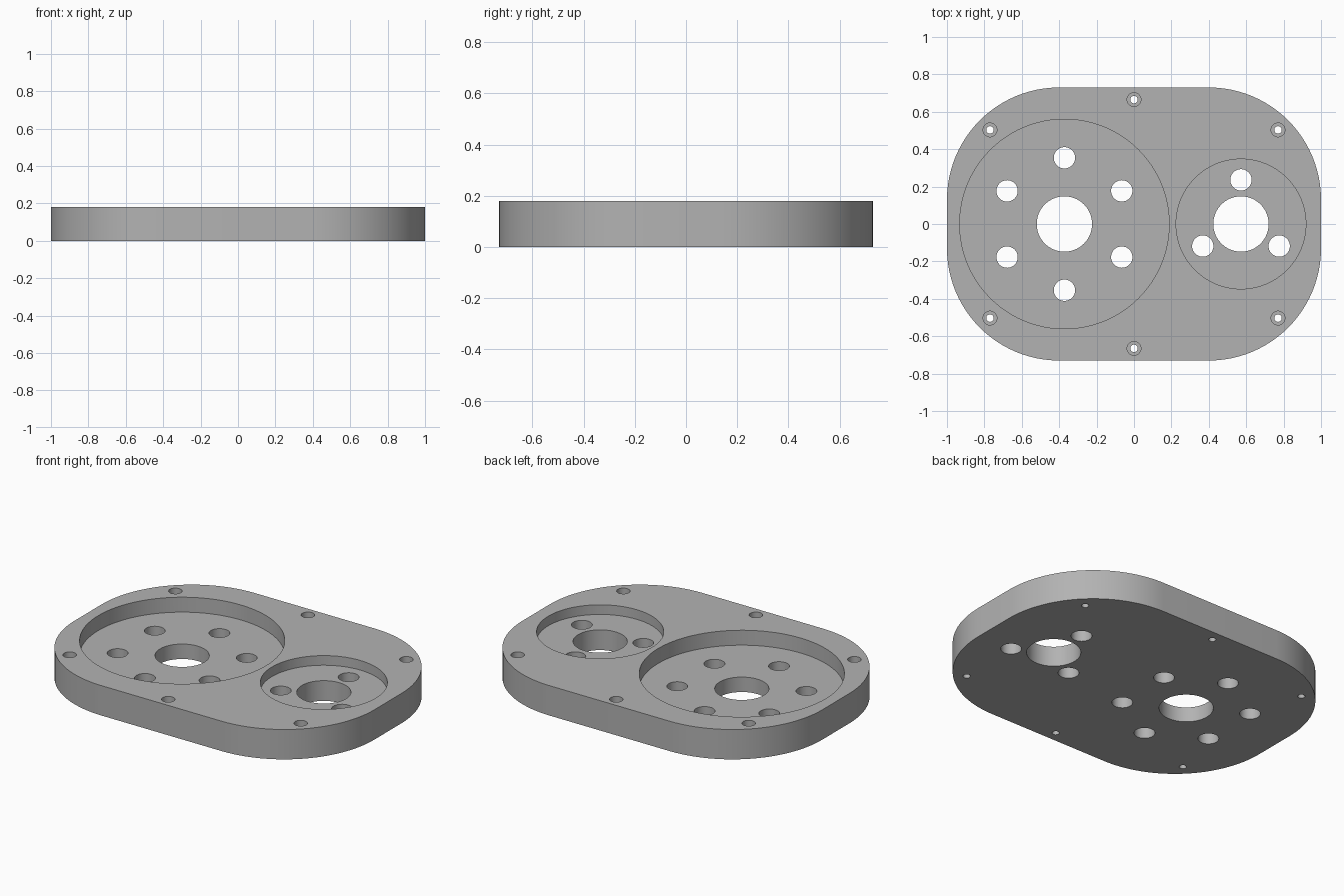
import bpy, bmesh, math
from mathutils import Matrix

if "Cube" in bpy.data.objects:
    bpy.data.objects.remove(bpy.data.objects["Cube"])

HEIGHT = 0.18
HALF_X, HALF_Y, CORNER = 1.0, 0.73, 0.60
BIG, SMALL = (-0.372, 0.0), (0.572, 0.0)     # pocket centres


def make_object(name, bm):
    mesh = bpy.data.meshes.new(name)
    bmesh.ops.recalc_face_normals(bm, faces=bm.faces)
    bm.to_mesh(mesh)
    bm.free()
    obj = bpy.data.objects.new(name, mesh)
    bpy.context.collection.objects.link(obj)
    return obj


def add_cylinder(bm, centre, radius, bottom, top, sides):
    bmesh.ops.create_cone(
        bm, cap_ends=True, segments=sides, radius1=radius, radius2=radius, depth=top - bottom,
        matrix=Matrix.Translation((centre[0], centre[1], (bottom + top) / 2)))


def ring(centre, radius, count):
    for i in range(count):
        a = math.pi / 2 + math.tau * i / count
        yield centre[0] + radius * math.cos(a), centre[1] + radius * math.sin(a)


# Plate: rounded rectangle pulled up to full height
bm = bmesh.new()
outline = []
for quarter, (sx, sy) in enumerate([(1, 1), (-1, 1), (-1, -1), (1, -1)]):
    for i in range(25):
        a = math.pi / 2 * (quarter + i / 24)
        outline.append(bm.verts.new((sx * (HALF_X - CORNER) + CORNER * math.cos(a),
                                     sy * (HALF_Y - CORNER) + CORNER * math.sin(a), 0)))
base = bm.faces.new(outline)
walls = bmesh.ops.extrude_face_region(bm, geom=[base], use_keep_orig=True)
bmesh.ops.translate(bm, vec=(0, 0, HEIGHT),
                    verts=[g for g in walls["geom"] if isinstance(g, bmesh.types.BMVert)])
plate = make_object("gear_cover_plate", bm)

screws = [(0, 0.665), (0, -0.665)] + [(x, y) for x in (-0.77, 0.77) for y in (-0.503, 0.503)]

# Round pockets and screw head recesses, open at the top
bm = bmesh.new()
add_cylinder(bm, BIG, 0.56, 0.09, 0.3, 96)
add_cylinder(bm, SMALL, 0.347, 0.122, 0.3, 96)
for p in screws:
    add_cylinder(bm, p, 0.037, 0.13, 0.3, 32)
pockets = make_object("pocket_cutter", bm)

# Through holes: shafts, bolt circles and screws
bm = bmesh.new()
for centre, circle, count in ((BIG, 0.354, 6), (SMALL, 0.236, 3)):
    add_cylinder(bm, centre, 0.148, -0.1, 0.4, 64)
    for p in ring(centre, circle, count):
        add_cylinder(bm, p, 0.057, -0.1, 0.4, 48)
for p in screws:
    add_cylinder(bm, p, 0.02, -0.1, 0.4, 32)
holes = make_object("hole_cutter", bm)

# Cut the plate, then drop the cutters
bpy.context.view_layer.objects.active = plate
for cutter in (pockets, holes):
    mod = plate.modifiers.new(cutter.name, 'BOOLEAN')
    mod.operation, mod.solver, mod.object = 'DIFFERENCE', 'EXACT', cutter
    bpy.ops.object.modifier_apply(modifier=mod.name)
for cutter in (pockets, holes):
    bpy.data.objects.remove(cutter)

# Plain grey finish, smooth walls with sharp rims
grey = bpy.data.materials.new("grey")
grey.diffuse_color = (0.45, 0.45, 0.45, 1)
grey.use_nodes = True
grey.node_tree.nodes["Principled BSDF"].inputs["Base Color"].default_value = grey.diffuse_color
plate.data.materials.clear()
plate.data.materials.append(grey)
bpy.ops.object.select_all(action='DESELECT')
plate.select_set(True)
bpy.ops.object.shade_smooth_by_angle(angle=math.radians(30))
